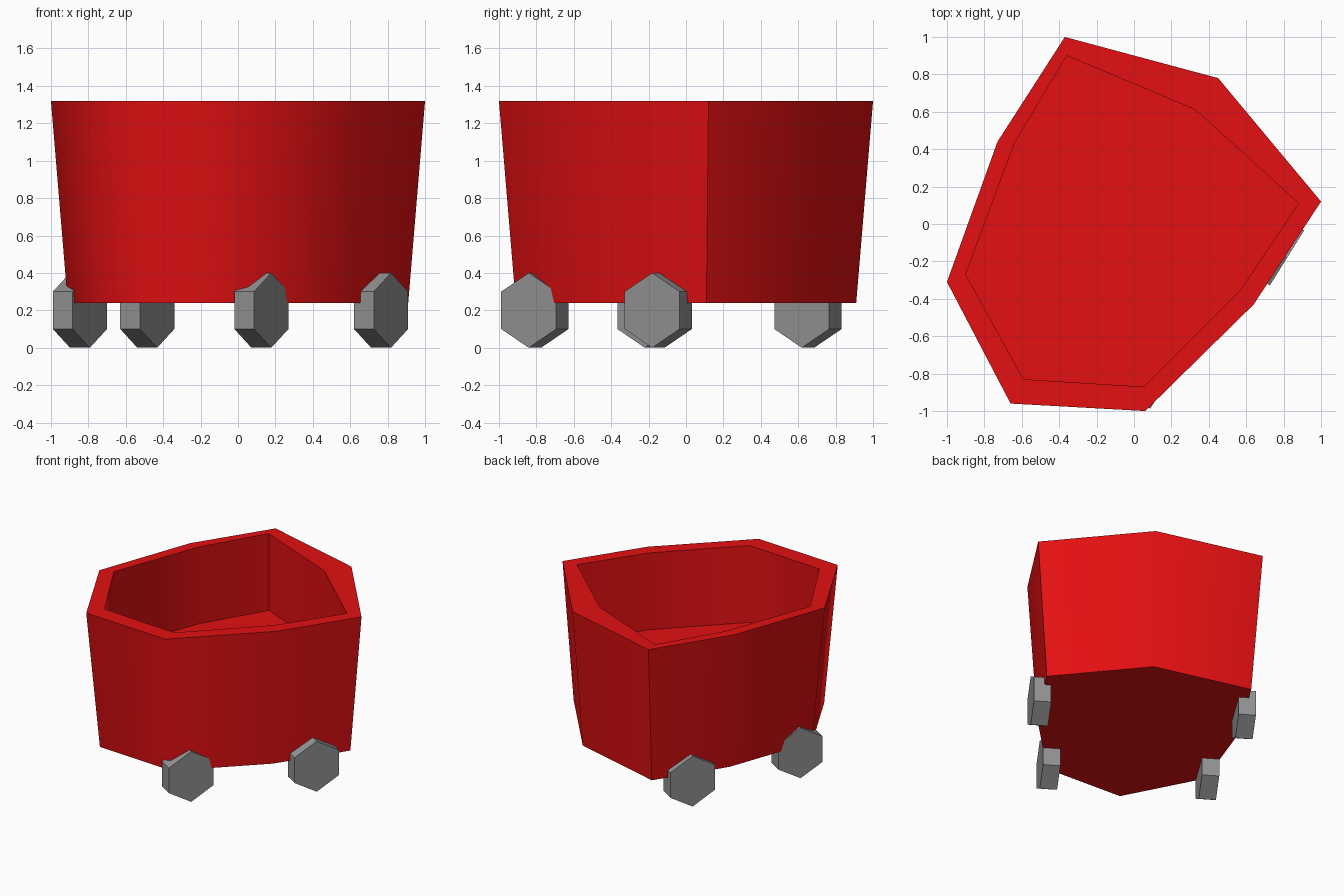
import bpy, bmesh, math

if "Cube" in bpy.data.objects:
    bpy.data.objects.remove(bpy.data.objects["Cube"])


def material(name, color):
    mat = bpy.data.materials.new(name)
    mat.use_nodes = True
    rgba = (*color, 1)
    mat.diffuse_color = rgba
    mat.node_tree.nodes["Principled BSDF"].inputs["Base Color"].default_value = rgba
    return mat


red = material("red_paint", (0.77, 0.005, 0.006))
grey = material("wheel_grey", (0.29, 0.29, 0.29))

BASE, FLOOR, RIM, TAPER = 0.24, 0.71, 1.32, 0.91

# Uneven eight-sided outlines of the tub: outside and inside of the rim
outer = [(-0.37, 1.0), (0.45, 0.78), (1.0, 0.12), (0.64, -0.43),
         (0.06, -1.0), (-0.66, -0.96), (-1.0, -0.31), (-0.73, 0.44)]
inner = [(-0.36, 0.9), (0.33, 0.61), (0.88, 0.11), (0.57, -0.35),
         (0.05, -0.87), (-0.59, -0.83), (-0.9, -0.27), (-0.64, 0.43)]

# Tub: tapered outer wall, flat rim, straight inner wall and raised floor
bm = bmesh.new()


def ring(outline, z, scale=1):
    return [bm.verts.new((x * scale, y * scale, z)) for x, y in outline]


rings = [ring(outer, BASE, TAPER), ring(outer, RIM), ring(inner, RIM), ring(inner, FLOOR)]
for low, high in zip(rings, rings[1:]):
    for i in range(len(low)):
        j = (i + 1) % len(low)
        bm.faces.new((low[i], low[j], high[j], high[i]))
bm.faces.new(rings[0])
bm.faces.new(rings[-1])
bmesh.ops.recalc_face_normals(bm, faces=bm.faces)
mesh = bpy.data.meshes.new("tub")
bm.to_mesh(mesh)
bm.free()
mesh.materials.append(red)
tub = bpy.data.objects.new("tub", mesh)
bpy.context.collection.objects.link(tub)
bpy.context.view_layer.objects.active = tub
tub.select_set(True)
bpy.ops.object.shade_smooth_by_angle(angle=math.radians(65))

# Four hexagonal wheels sharing one axle direction
wheels = {"front_left_wheel": (0.125, -0.808), "back_left_wheel": (0.765, -0.148),
          "front_right_wheel": (-0.845, -0.187), "back_right_wheel": (-0.485, 0.652)}
for name, (x, y) in wheels.items():
    bpy.ops.mesh.primitive_cylinder_add(
        vertices=6, radius=0.2, depth=0.125, location=(x, y, 0.2),
        rotation=(math.pi / 2, 0, math.radians(58)))
    wheel = bpy.context.object
    wheel.name = name
    wheel.data.materials.append(grey)
